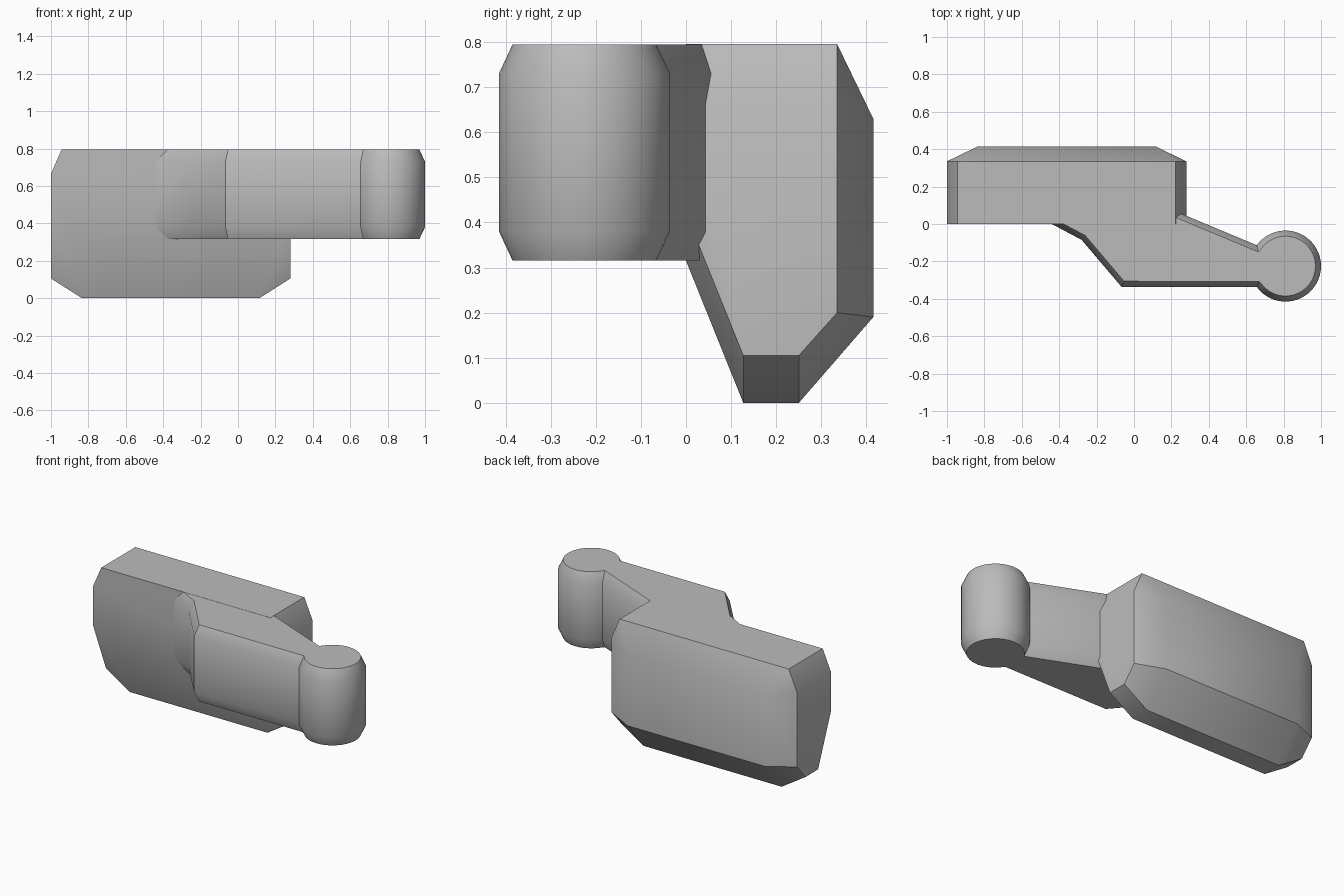
import bpy, bmesh, math

cube = bpy.data.objects.get("Cube")
if cube:
    bpy.data.objects.remove(cube, do_unlink=True)

GREY = (0.5, 0.5, 0.5, 1.0)
grey = bpy.data.materials.new("plain grey")
grey.use_nodes = True
grey.diffuse_color = GREY
grey.node_tree.nodes["Principled BSDF"].inputs["Base Color"].default_value = GREY


def finish(bm, name):
    """Turn a bmesh into a shaded object."""
    bmesh.ops.recalc_face_normals(bm, faces=bm.faces[:])
    mesh = bpy.data.meshes.new(name)
    bm.to_mesh(mesh)
    bm.free()
    mesh.materials.append(grey)
    ob = bpy.data.objects.new(name, mesh)
    bpy.context.collection.objects.link(ob)
    bpy.ops.object.select_all(action='DESELECT')
    ob.select_set(True)
    bpy.context.view_layer.objects.active = ob
    bpy.ops.object.shade_smooth_by_angle(angle=math.radians(35))
    return ob


# Main block: (y, z) cross-section points grouped by half length, mirrored in x
BLOCK_X = -0.36
sections = {
    0.64: [(0, 0.42), (0.127, 0.105), (0.25, 0.105), (0.335, 0.2),
           (0.335, 0.665), (0, 0.665)],
    0.583: [(0, 0.795), (0.335, 0.795)],
    0.475: [(0, 0.315), (0.127, 0), (0.25, 0), (0.415, 0.19), (0.415, 0.63)],
}
bm = bmesh.new()
for half, points in sections.items():
    for side in (-1, 1):
        for y, z in points:
            bm.verts.new((BLOCK_X + side * half, y, z))
bmesh.ops.convex_hull(bm, input=bm.verts[:])
bmesh.ops.dissolve_limit(bm, angle_limit=math.radians(1),
                         verts=bm.verts[:], edges=bm.edges[:])
finish(bm, "main_block")

# Arm with round end post: one outline, extruded, with chamfered caps
POST_X, POST_Y, RADIUS = 0.81, -0.225, 0.19
LOW, HIGH, CHAMFER, RISE = 0.38, 0.73, 0.03, 0.064
SEGMENTS = 40
ARC = math.radians(144)
outline = [(-0.5, 0.032), (-0.28, -0.085), (-0.067, -0.336)]
for i in range(SEGMENTS + 1):
    a = -ARC + 2 * ARC * i / SEGMENTS
    outline.append((POST_X + RADIUS * math.cos(a), POST_Y + RADIUS * math.sin(a)))
outline += [(0.15, 0.098), (-0.4, 0.11)]

bm = bmesh.new()
rings = [[bm.verts.new((x, y, z)) for x, y in outline] for z in (LOW, HIGH)]
bottom, top = rings
count = len(outline)
for i in range(count):
    j = (i + 1) % count
    bm.faces.new((bottom[i], bottom[j], top[j], top[i]))
caps = [(bm.faces.new(bottom[::-1]), LOW - RISE), (bm.faces.new(top), HIGH + RISE)]
bm.normal_update()
for cap, height in caps:
    bmesh.ops.inset_region(bm, faces=[cap], thickness=CHAMFER,
                           use_even_offset=True, use_boundary=True)
    for v in cap.verts:
        v.co.z = height
finish(bm, "arm_and_post")
